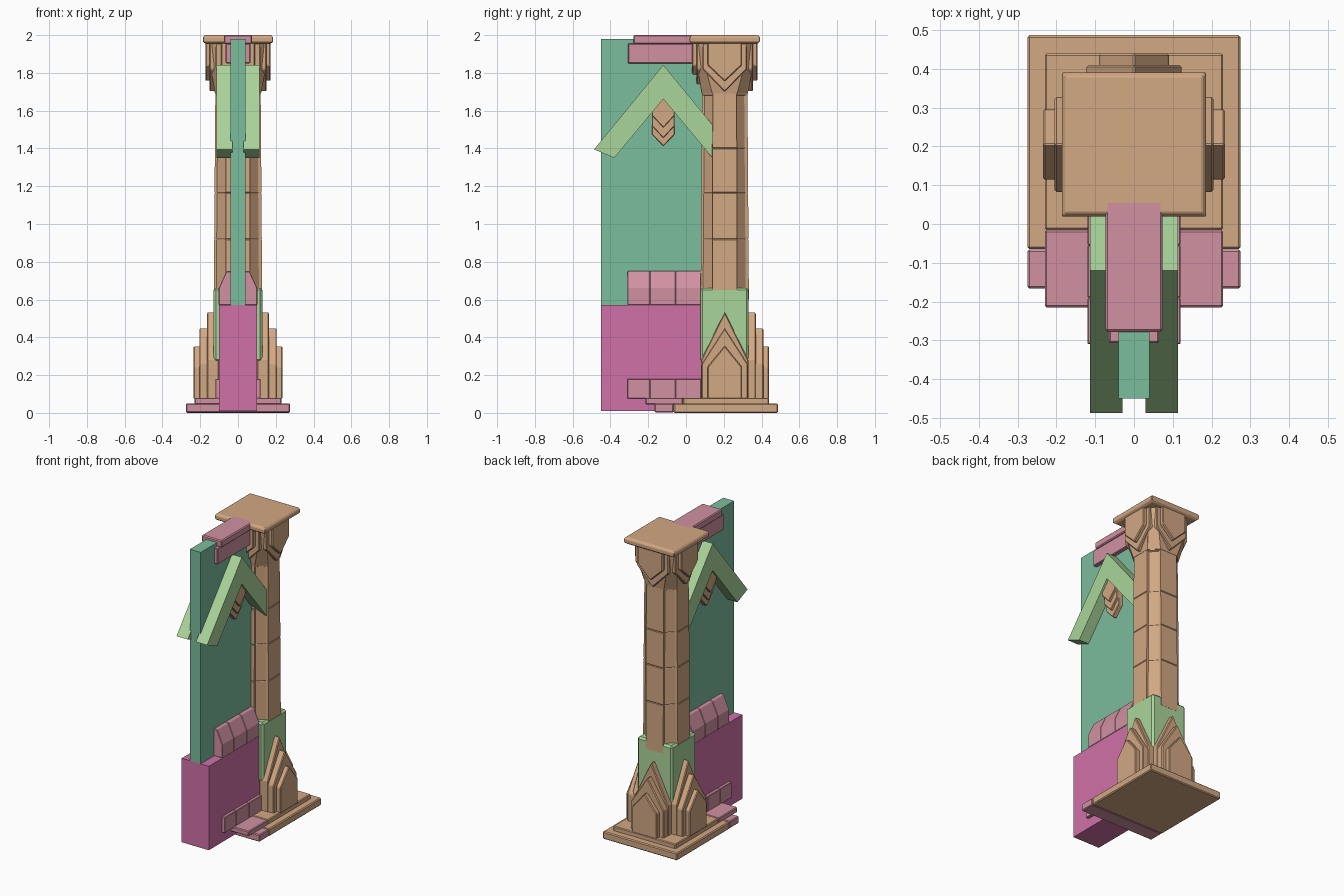
import bpy, bmesh
from math import pi, cos, sin
from mathutils import Matrix, Vector

cube = bpy.data.objects.get("Cube")
if cube:
    bpy.data.objects.remove(cube, do_unlink=True)


def material(name, rgb):
    col = [((c / 255 + 0.055) / 1.055) ** 2.4 for c in rgb] + [1]
    m = bpy.data.materials.new(name)
    m.use_nodes = True
    m.diffuse_color = col
    m.node_tree.nodes["Principled BSDF"].inputs["Base Color"].default_value = col
    return m


TAN = material("sandstone", (210, 168, 131))
TEAL = material("teal plaster", (123, 189, 156))
MAGENTA = material("magenta plaster", (208, 113, 167))
PINK = material("pink stone", (209, 145, 162))
GREEN = material("light green", (170, 213, 155))
CY = 0.205  # column axis in y


def loft(name, rings, mat, bevel=0.0):
    """Closed solid through rings of points with equal counts."""
    bm = bmesh.new()
    loops = [[bm.verts.new(p) for p in ring] for ring in rings]
    n = len(loops[0])
    for a, b in zip(loops, loops[1:]):
        for i in range(n):
            j = (i + 1) % n
            bm.faces.new((a[i], a[j], b[j], b[i]))
    bm.faces.new(loops[0][::-1])
    bm.faces.new(loops[-1])
    bmesh.ops.recalc_face_normals(bm, faces=bm.faces[:])
    me = bpy.data.meshes.new(name)
    bm.to_mesh(me)
    bm.free()
    me.materials.append(mat)
    ob = bpy.data.objects.new(name, me)
    bpy.context.collection.objects.link(ob)
    if bevel:
        mod = ob.modifiers.new("worn_edges", 'BEVEL')
        mod.width = bevel
        mod.segments = 1
        mod.limit_method = 'ANGLE'
    return ob


def prism_x(name, yz, x0, x1, mat, bevel=0.0):
    return loft(name, [[(x, y, z) for y, z in yz] for x in (x0, x1)], mat, bevel)


def prism_y(name, xz, y0, y1, mat, bevel=0.0):
    return loft(name, [[(x, y, z) for x, z in xz] for y in (y0, y1)], mat, bevel)


def box(name, hx, y0, y1, z0, z1, mat, bevel=0.0):
    return prism_x(name, [(y0, z0), (y1, z0), (y1, z1), (y0, z1)], -hx, hx, mat, bevel)


def gable(hw, flat, shoulder, tip):
    """Pointed outline; tip above shoulder points up, below points down."""
    return [(-hw, flat), (hw, flat), (hw, shoulder), (0, tip), (-hw, shoulder)]


def around(ob, turns):
    """Place a part built facing +x on one side of the column."""
    ob.data.transform(Matrix.Translation((0, CY, 0)) @ Matrix.Rotation(turns * pi / 2, 4, 'Z'))


# Wall panel
box("lower_wall", 0.1, -0.45, 0.1, 0.01, 0.57, MAGENTA)
box("upper_wall", 0.04, -0.45, 0.12, 0.57, 1.98, TEAL)

# Stepped plinth under column and wall
box("plinth_slab", 0.275, -0.065, 0.487, 0, 0.05, TAN, 0.006)
box("plinth_step", 0.23, -0.015, 0.44, 0.045, 0.08, TAN, 0.005)
box("wall_plinth_slab", 0.275, -0.166, -0.066, 0.002, 0.05, PINK, 0.005)
box("wall_plinth_step", 0.23, -0.215, -0.016, 0.045, 0.08, PINK, 0.005)

# Wall trims, laid as three blocks each
cuts = (-0.31, -0.19, -0.055, 0.08)
ridge = [(-0.1, 0.57), (0.1, 0.57), (0.1, 0.66), (0.06, 0.75), (-0.06, 0.75), (-0.1, 0.66)]
for i, (y0, y1) in enumerate(zip(cuts, cuts[1:])):
    prism_y(f"sill_block_{i}", [(x * 1.02, z) for x, z in ridge], y0, y1, PINK, 0.003)
    box(f"skirting_block_{i}", 0.12, y0, y1, 0.075, 0.18, PINK, 0.003)
box("cornice_lower", 0.065, -0.307, 0.1, 1.85, 1.955, PINK, 0.004)
box("cornice_upper", 0.074, -0.278, 0.06, 1.953, 2.0, PINK, 0.006)

# Column base with pointed, layered gables on the three free sides
box("base_core", 0.122, CY - 0.122, CY + 0.122, 0.075, 0.32, TAN, 0.006)
box("collar", 0.129, CY - 0.129, CY + 0.127, 0.27, 0.662, GREEN, 0.012)
layers = [(0.125, 0.28, 0.535, 0.165), (0.122, 0.26, 0.45, 0.205), (0.09, 0.245, 0.355, 0.235)]
for side in (0, 1, 2):
    for i, (hw, shoulder, tip, out) in enumerate(layers):
        ob = prism_x(f"base_gable_{side}_{i}", gable(hw, 0.075, shoulder, tip), 0.1, out, TAN, 0.005)
        around(ob, side)


def shaft_ring(z, r, f, recess):
    """Octagon with recessed diagonal faces."""
    pts = []
    for k in range(4):
        c, s = round(cos(k * pi / 2)), round(sin(k * pi / 2))
        d = recess
        for x, y in ((r, -f), (r, f), (r - d, f), (f + 0.004, r - d - 0.004)):
            pts.append((c * x - s * y, CY + s * x + c * y, z))
    return pts


# Shaft with fine joints between its drums
rings = [shaft_ring(0.6, 0.128, 0.064, 0.013)]
for z in (0.92, 1.165, 1.4):
    r = 0.128 - 0.007 * (z - 0.6)
    for dz, dr in ((-0.004, 0), (0, 0.003), (0.004, 0)):
        rings.append(shaft_ring(z + dz, r - dr, 0.064, 0.013))
rings += [shaft_ring(1.68, 0.12, 0.062, 0.013), shaft_ring(1.684, 0.12, 0.062, 0.002),
          shaft_ring(1.76, 0.121, 0.063, 0.002)]
loft("shaft", rings, TAN)

# Flared capital with inverted gables on all four sides
loft("capital_core", [shaft_ring(1.69, 0.122, 0.065, 0.002), shaft_ring(1.82, 0.145, 0.1, 0.002),
                      shaft_ring(1.965, 0.15, 0.11, 0.002)], TAN)
for side in range(4):
    for i, (hw, shoulder, tip, out) in enumerate([(0.118, 1.82, 1.7, 0.15), (0.09, 1.84, 1.755, 0.173)]):
        ob = prism_x(f"capital_gable_{side}_{i}", gable(hw, 1.965, shoulder, tip), 0.08, out, TAN, 0.005)
        around(ob, side)


def square(z, h):
    return [(x * h, CY + y * h, z) for x, y in ((-1, -1), (1, -1), (1, 1), (-1, 1))]


loft("abacus", [square(1.953, 0.17), square(1.965, 0.186), square(1.988, 0.186), square(2.0, 0.176)], TAN, 0.003)

# Chevron braces and layered pendants on both wall faces
BY = -0.12
chevron = [(0, 1.842), (-0.367, 1.395), (-0.26, 1.35), (0, 1.662), (0.26, 1.35), (0.367, 1.395)]
pendant = [(0.06, 1.475, 1.412, 0.07), (0.06, 1.52, 1.455, 0.085), (0.06, 1.575, 1.51, 0.1)]
for s, label in ((1, "left"), (-1, "right")):
    # each arm is a separate four-sided beam meeting at the ridge
    for d, end in ((1, "front"), (-1, "back")):
        yz = [(BY + d * y, z) for y, z in chevron[:4]]
        prism_x(f"brace_{end}_{label}", yz, s * 0.03, s * 0.113, GREEN)
    for i, (hw, shoulder, tip, out) in enumerate(pendant):
        yz = [(BY - hw, shoulder), (BY, tip), (BY + hw, shoulder), (BY + hw, 1.6), (BY, 1.67), (BY - hw, 1.6)]
        prism_x(f"pendant_{i}_{label}", yz, s * 0.03, s * out, TAN, 0.003)
